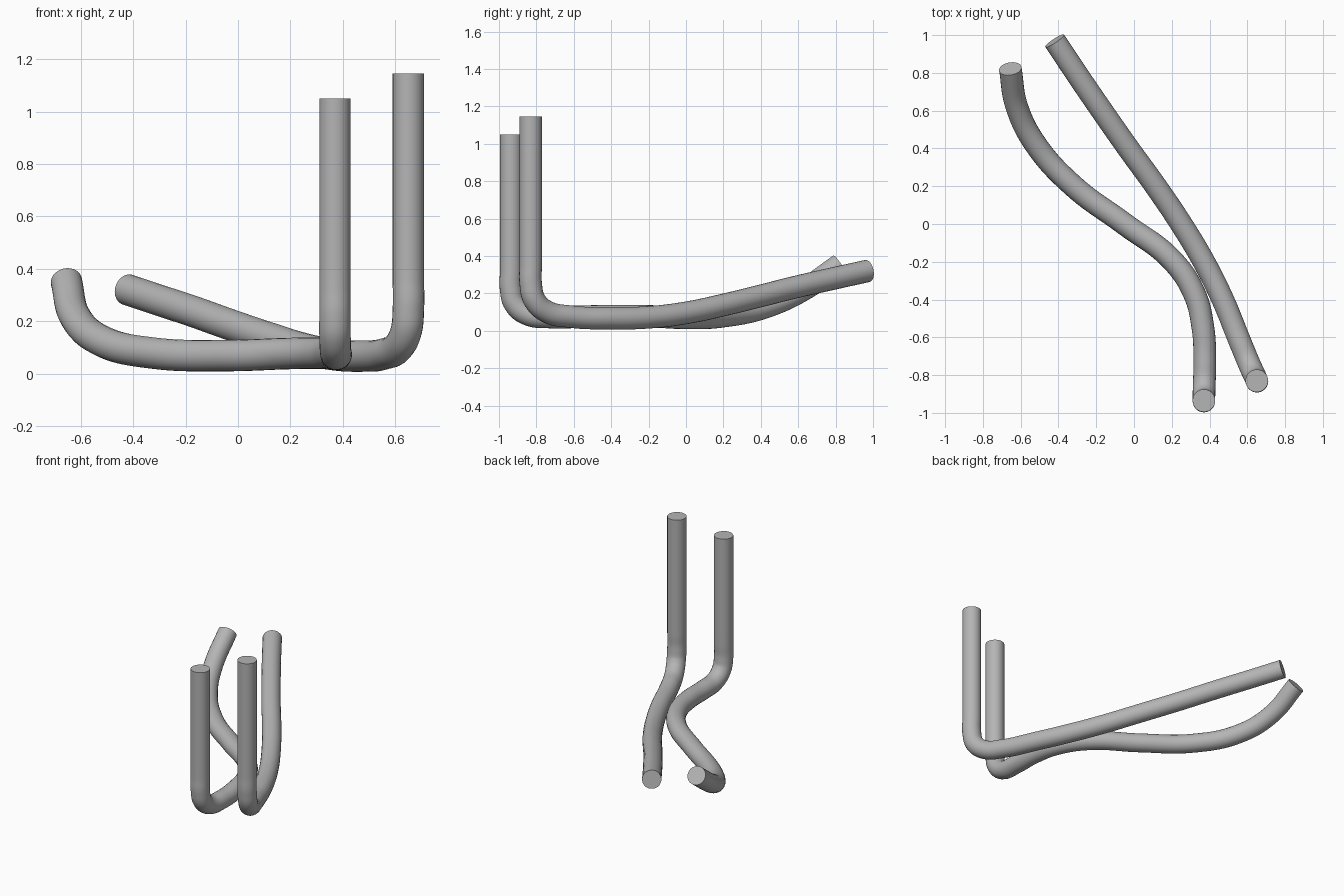
import bpy
import math

if "Cube" in bpy.data.objects:
    bpy.data.objects.remove(bpy.data.objects["Cube"])

RADIUS = 0.06

# One plain grey for both tubes
grey = bpy.data.materials.new("grey")
grey.use_nodes = True
grey.diffuse_color = (0.46, 0.46, 0.46, 1)
grey.node_tree.nodes["Principled BSDF"].inputs["Base Color"].default_value = grey.diffuse_color


def bent_tube(name, path):
    """Sweep a round, capped tube along a smooth path."""
    curve = bpy.data.curves.new(name, "CURVE")
    curve.dimensions = "3D"
    curve.bevel_depth = RADIUS
    curve.bevel_resolution = 10
    curve.resolution_u = 10
    curve.use_fill_caps = True
    spline = curve.splines.new("BEZIER")
    spline.bezier_points.add(len(path) - 1)
    for point, co in zip(spline.bezier_points, path):
        point.co = co
        point.handle_left_type = point.handle_right_type = "AUTO"
    curve.materials.append(grey)
    tube = bpy.data.objects.new(name, curve)
    bpy.context.collection.objects.link(tube)

    bpy.ops.object.select_all(action="DESELECT")
    tube.select_set(True)
    bpy.context.view_layer.objects.active = tube
    bpy.ops.object.convert(target="MESH")
    bpy.ops.object.shade_smooth_by_angle(angle=math.radians(40))


# Shorter upright, with an S-shaped run and an upturned end
bent_tube("short_tube", [
    (0.37, -0.935, 1.05), (0.37, -0.935, 0.32), (0.37, -0.935, 0.22),
    (0.37, -0.915, 0.145), (0.372, -0.85, 0.09), (0.375, -0.72, 0.073),
    (0.365, -0.55, 0.076), (0.32, -0.37, 0.078), (0.2, -0.19, 0.077),
    (-0.05, 0.0, 0.069), (-0.32, 0.2, 0.078), (-0.52, 0.42, 0.125),
    (-0.62, 0.62, 0.215), (-0.655, 0.822, 0.353),
])

# Taller upright, with a gently rising run
bent_tube("tall_tube", [
    (0.65, -0.83, 1.145), (0.65, -0.83, 0.36), (0.65, -0.83, 0.25),
    (0.642, -0.81, 0.165), (0.612, -0.745, 0.103), (0.56, -0.62, 0.076),
    (0.47, -0.4, 0.067), (0.37, -0.2, 0.072), (0.25, 0.0, 0.096),
    (0.115, 0.2, 0.138), (-0.03, 0.4, 0.187), (-0.17, 0.6, 0.237),
    (-0.3, 0.79, 0.28), (-0.42, 0.97, 0.32),
])
